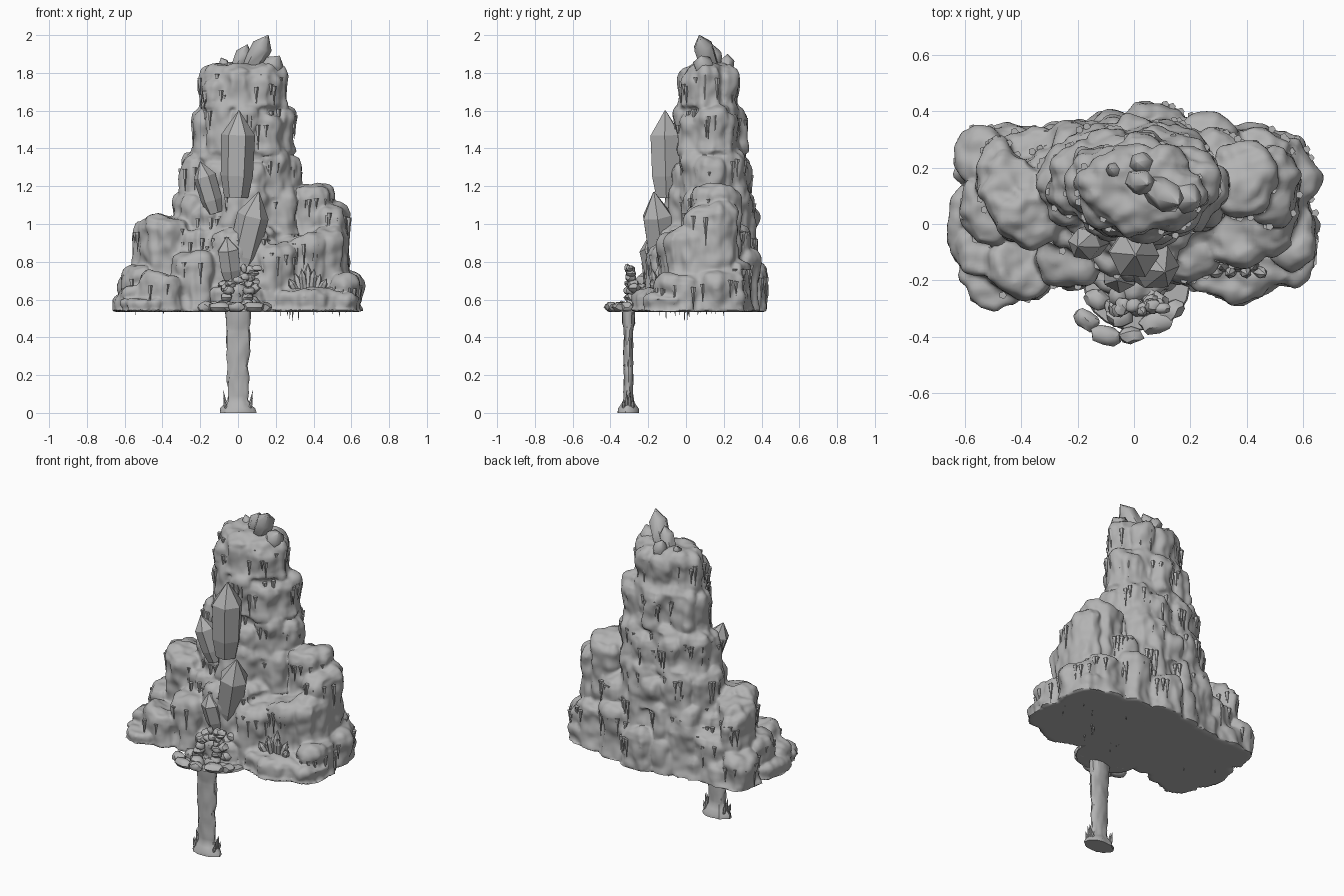
import bpy, bmesh, math, random
from mathutils import Vector, noise

random.seed(4)
cube = bpy.data.objects.get("Cube")
if cube:
    bpy.data.objects.remove(cube, do_unlink=True)

GROUND = 0.535
TAU = math.tau
stone = bpy.data.materials.new("stone_grey")
stone.use_nodes = True
GREY = (0.45, 0.45, 0.45, 1)
stone.diffuse_color = GREY
stone.node_tree.nodes["Principled BSDF"].inputs["Base Color"].default_value = GREY


def finish(bm, name, smooth=None):
    bmesh.ops.recalc_face_normals(bm, faces=bm.faces)
    mesh = bpy.data.meshes.new(name)
    bm.to_mesh(mesh)
    bm.free()
    mesh.materials.append(stone)
    ob = bpy.data.objects.new(name, mesh)
    bpy.context.collection.objects.link(ob)
    if smooth:
        bpy.ops.object.select_all(action='DESELECT')
        ob.select_set(True)
        bpy.context.view_layer.objects.active = ob
        bpy.ops.object.shade_smooth_by_angle(angle=math.radians(smooth))
    return ob


def loft(bm, rings):
    """Skin a list of closed point rings and cap both ends."""
    loops = [[bm.verts.new(p) for p in ring] for ring in rings]
    n = len(loops[0])
    for a, b in zip(loops, loops[1:]):
        for i in range(n):
            j = (i + 1) % n
            bm.faces.new((a[i], a[j], b[j], b[i]))
    bm.faces.new(loops[0][::-1])
    bm.faces.new(loops[-1])


columns = []


def column(bm, x, y, rx, ry, top, bottom=GROUND, sides=16):
    """Rounded rock column with an overhanging, tilted and uneven rim."""
    columns.append((x, y, rx, ry, top))
    h = top - bottom
    drop = min(0.12, h * 0.6)
    seed = Vector((x * 9, y * 9, top * 7))
    tilt, facing = random.uniform(0.0, 0.025), random.uniform(0, TAU)
    levels = [(bottom, 1.04), (bottom + (h - drop) * 0.5, 0.94), (top - drop, 0.97),
              (top - drop * 0.45, 1.02), (top - drop * 0.15, 0.88), (top, 0.55)]
    rings = []
    for level, (z, s) in enumerate(levels):
        ring = []
        for i in range(sides):
            a = TAU * i / sides
            d = Vector((math.cos(a), math.sin(a), 0))
            k = s * (1 + 0.22 * noise.noise(d * 2 + seed + Vector((0, 0, z * 3))))
            lift = tilt * math.cos(a - facing) if level > 1 else 0
            ring.append((x + rx * k * d.x, y + ry * k * d.y, z + lift))
        rings.append(ring)
    loft(bm, rings)


# Mountain: stacked tiers, each a core ringed by rock columns
bm = bmesh.new()
tiers = [(0.02, 0.115, 0.235, 0.16, 1.85, 1.62, 7),
         (0.03, 0.13, 0.275, 0.185, 1.67, 1.38, 8),
         (0.01, 0.14, 0.32, 0.205, 1.43, 1.14, 9),
         (0.0, 0.145, 0.345, 0.225, 1.2, 0.9, 9),
         (-0.01, 0.12, 0.42, 0.26, 1.0, GROUND, 11),
         (0.0, 0.09, 0.57, 0.3, 0.77, GROUND, 15)]
for cx, cy, rx, ry, top, low, count in tiers:
    column(bm, cx, cy, rx * 0.82, ry * 0.82, top, low, 24)
    for i in range(count):
        a = TAU * (i + random.uniform(-0.2, 0.2)) / count
        r = random.uniform(0.085, 0.11)
        column(bm, cx + (rx - r) * math.cos(a), cy + (ry - r * 0.85) * math.sin(a),
               r, r * 0.9, top - random.uniform(0.0, 0.1), low)

# Right and left shoulders with foot boulders: x, y, rx, ry, top
shoulders = [(0.39, 0.16, 0.11, 0.14, 1.2), (0.49, 0.13, 0.10, 0.14, 1.11),
             (0.48, 0.02, 0.11, 0.12, 0.98), (0.37, -0.04, 0.11, 0.11, 0.95),
             (0.55, 0.16, 0.09, 0.15, 0.76), (0.56, -0.01, 0.09, 0.15, 0.73),
             (0.35, -0.14, 0.2, 0.13, 0.66), (0.53, -0.1, 0.12, 0.12, 0.63),
             (-0.43, 0.12, 0.12, 0.13, 1.02), (-0.37, 0.03, 0.12, 0.11, 1.04),
             (-0.48, 0.17, 0.08, 0.13, 0.96), (-0.52, 0.05, 0.09, 0.12, 0.78),
             (-0.54, 0.23, 0.09, 0.12, 0.74), (-0.4, -0.15, 0.13, 0.12, 0.73),
             (-0.49, -0.19, 0.12, 0.1, 0.61), (-0.58, 0.0, 0.08, 0.14, 0.62),
             (-0.5, -0.07, 0.12, 0.12, 0.68)]
# Rocks filling the front gully and the broad back
infill = [(-0.24, -0.12, 0.11, 0.11, 0.85), (0.19, -0.1, 0.12, 0.1, 0.9),
          (0.0, -0.09, 0.16, 0.1, 0.98), (0.0, -0.15, 0.17, 0.12, 0.66),
          (0.0, -0.02, 0.13, 0.09, 1.2), (0.07, 0.32, 0.14, 0.11, 0.78),
          (0.24, 0.28, 0.13, 0.11, 0.86), (-0.2, 0.26, 0.14, 0.1, 0.86),
          (0.08, 0.26, 0.13, 0.1, 1.17), (-0.12, 0.25, 0.12, 0.09, 1.1),
          (0.28, 0.23, 0.13, 0.1, 1.02), (0.42, 0.25, 0.14, 0.1, 0.82),
          (-0.36, 0.24, 0.14, 0.1, 0.84), (-0.45, 0.25, 0.14, 0.1, 0.68),
          (0.5, 0.22, 0.12, 0.12, 0.68)]
for m in shoulders + infill:
    column(bm, *m)
blocks = finish(bm, "rock_blocks")
remesh = blocks.modifiers.new("fuse", 'REMESH')
remesh.mode = 'VOXEL'
remesh.voxel_size = 0.011
relax = blocks.modifiers.new("relax", 'SMOOTH')
relax.iterations = 2

# Weather the fused rock with layered noise
bm = bmesh.new()
bm.from_object(blocks, bpy.context.evaluated_depsgraph_get())
bpy.data.objects.remove(blocks, do_unlink=True)
bm.normal_update()
for v, n in [(v, v.normal.copy()) for v in bm.verts]:
    if v.co.z > GROUND + 0.004:
        p = Vector((v.co.x, v.co.y, v.co.z * 0.7))
        v.co += n * (0.003 + 0.022 * noise.noise(p * 9) + 0.012 * noise.noise(p * 22))
    v.co.z = max(v.co.z, GROUND)
finish(bm, "mountain", 60)

# Icicles hanging from the column rims
bm = bmesh.new()
for x, y, rx, ry, top in columns:
    if top < 0.7:
        continue
    a = random.uniform(0, TAU)
    for i in range(7):
        a += random.uniform(0.1, 0.9)
        px, py = x + rx * math.cos(a), y + ry * math.sin(a)
        z = top - random.uniform(0.05, 0.08)
        length = random.uniform(0.04, 0.15)
        rings = [[(px + r * math.cos(TAU * k / 5), py + r * math.sin(TAU * k / 5), h)
                  for k in range(5)]
                 for r, h in ((0.014, z), (0.007, z - length * 0.4), (0.001, z - length))]
        loft(bm, rings)
finish(bm, "icicles", 40)


def crystal(bm, base, tip, r, shoulder=0.72):
    """Six-sided pointed prism between two points."""
    base, tip = Vector(base), Vector(tip)
    rot = (tip - base).to_track_quat('Z', 'Y')
    length = (tip - base).length
    rings = []
    for t, s in ((0, 0.7), (0.25, 0.95), (shoulder, 1), (1, 0.04)):
        rings.append([base + rot @ Vector((r * s * math.cos(TAU * k / 6),
                                           r * s * math.sin(TAU * k / 6), t * length))
                      for k in range(6)])
    loft(bm, rings)


# Crystals on the front face
bm = bmesh.new()
for c in [((-0.01, -0.1, 1.14), (0.005, -0.11, 1.6), 0.09),
          ((-0.12, -0.05, 1.06), (-0.2, -0.08, 1.33), 0.06),
          ((0.0, -0.11, 0.72), (0.11, -0.17, 1.17), 0.085),
          ((-0.03, -0.15, 0.7), (-0.06, -0.2, 0.93), 0.062)]:
    crystal(bm, *c)
finish(bm, "front_crystals")

# Crystals on the summit
bm = bmesh.new()
for c in [((0.05, 0.14, 1.79), (0.16, 0.07, 2.0), 0.055),
          ((-0.01, 0.16, 1.79), (0.05, 0.14, 1.95), 0.045),
          ((0.05, 0.21, 1.77), (0.01, 0.22, 1.9), 0.04),
          ((-0.05, 0.18, 1.8), (-0.09, 0.2, 1.88), 0.025),
          ((0.14, 0.11, 1.77), (0.22, 0.08, 1.89), 0.055)]:
    crystal(bm, *c)
finish(bm, "summit_crystals", 50)

# Small fan of crystals on the right foot
bm = bmesh.new()
for i in range(7):
    t = (i - 3) / 3
    crystal(bm, (0.37 + 0.05 * t, -0.16, 0.62),
            (0.37 + 0.1 * t, -0.18 + 0.04 * (i % 2), 0.79 - 0.08 * abs(t)), 0.02)
finish(bm, "foot_crystals")


def pebble(bm, x, y, z, sx, sy, sz, turn=0.0):
    """Lumpy, flattened stone."""
    made = bmesh.ops.create_icosphere(bm, subdivisions=2, radius=1)["verts"]
    for v in made:
        p = v.co * (1 + 0.35 * noise.noise(v.co * 1.3 + Vector((x, y, z)) * 20))
        px, py = p.x * sx, p.y * sy
        v.co = (x + px * math.cos(turn) - py * math.sin(turn),
                y + px * math.sin(turn) + py * math.cos(turn),
                max(GROUND, z + p.z * sz))


# Thin ledge and a ring of stones at the front
bm = bmesh.new()
loft(bm, [[(0.01 + 0.19 * s * math.cos(TAU * k / 20), -0.22 + 0.16 * s * math.sin(TAU * k / 20), z)
           for k in range(20)] for z, s in ((GROUND, 1), (GROUND + 0.012, 0.97))])
finish(bm, "front_ledge", 40)
bm = bmesh.new()
for x, y, sx, sy in [(-0.17, -0.34, 0.05, 0.035), (-0.1, -0.395, 0.06, 0.035),
                     (-0.01, -0.395, 0.045, 0.03), (0.08, -0.35, 0.065, 0.04),
                     (0.13, -0.31, 0.05, 0.035), (-0.05, -0.33, 0.05, 0.04),
                     (-0.13, -0.27, 0.05, 0.035), (0.03, -0.3, 0.05, 0.035)]:
    pebble(bm, x, y, GROUND + 0.024, sx, sy, 0.03, x * 3)
finish(bm, "ring_stones", 35)

# Stacked stone gateway with rubble behind it
bm = bmesh.new()
for px, lean, count in ((-0.07, 0.04, 4), (0.05, 0.02, 6)):
    for i in range(count):
        pebble(bm, px + lean * i / count, -0.29 + random.uniform(-0.012, 0.012),
               GROUND + 0.04 + i * 0.036, 0.034 - i * 0.002, 0.03, 0.026, i)
for i in range(4):
    pebble(bm, -0.04 + i * 0.04, -0.3 + 0.01 * (i % 2), 0.685 + i * 0.018, 0.03, 0.025, 0.018, 0.3)
for i in range(14):
    pebble(bm, random.uniform(-0.1, 0.11), random.uniform(-0.28, -0.18),
           random.uniform(0.56, 0.69), 0.038, 0.03, 0.026, i)
pebble(bm, 0.03, -0.31, 0.765, 0.017, 0.017, 0.024)
pebble(bm, 0.1, -0.3, 0.765, 0.03, 0.02, 0.016)
finish(bm, "stone_gateway", 35)

# Hanging water column with a flared foot: height, half width, half depth
profile = [(0, 0.095, 0.056), (0.022, 0.09, 0.052), (0.045, 0.068, 0.036)]
profile += [(0.07 + i * 0.02, 0.053 + i * 0.0005, 0.025) for i in range(20)]
profile += [(0.475, 0.066, 0.033), (0.54, 0.066, 0.033)]
bm = bmesh.new()
rings = []
for z, w, d in profile:
    ring = []
    for k in range(24):
        a = TAU * k / 24
        s = 1 + 0.24 * noise.noise((math.cos(a) * 3, math.sin(a) * 3, z * 14))
        ring.append((w * s * math.cos(a), -0.305 + d * s * math.sin(a), z))
    rings.append(ring)
loft(bm, rings)
finish(bm, "water_column", 40)

# Splash spikes at both sides of the foot
bm = bmesh.new()
for side in (-1, 1):
    for i in range(4):
        y = -0.33 + i * 0.016
        crystal(bm, (side * 0.062, y, 0.02),
                (side * 0.078, y, random.uniform(0.06, 0.13)), 0.009, 0.4)
finish(bm, "splash_spikes")
